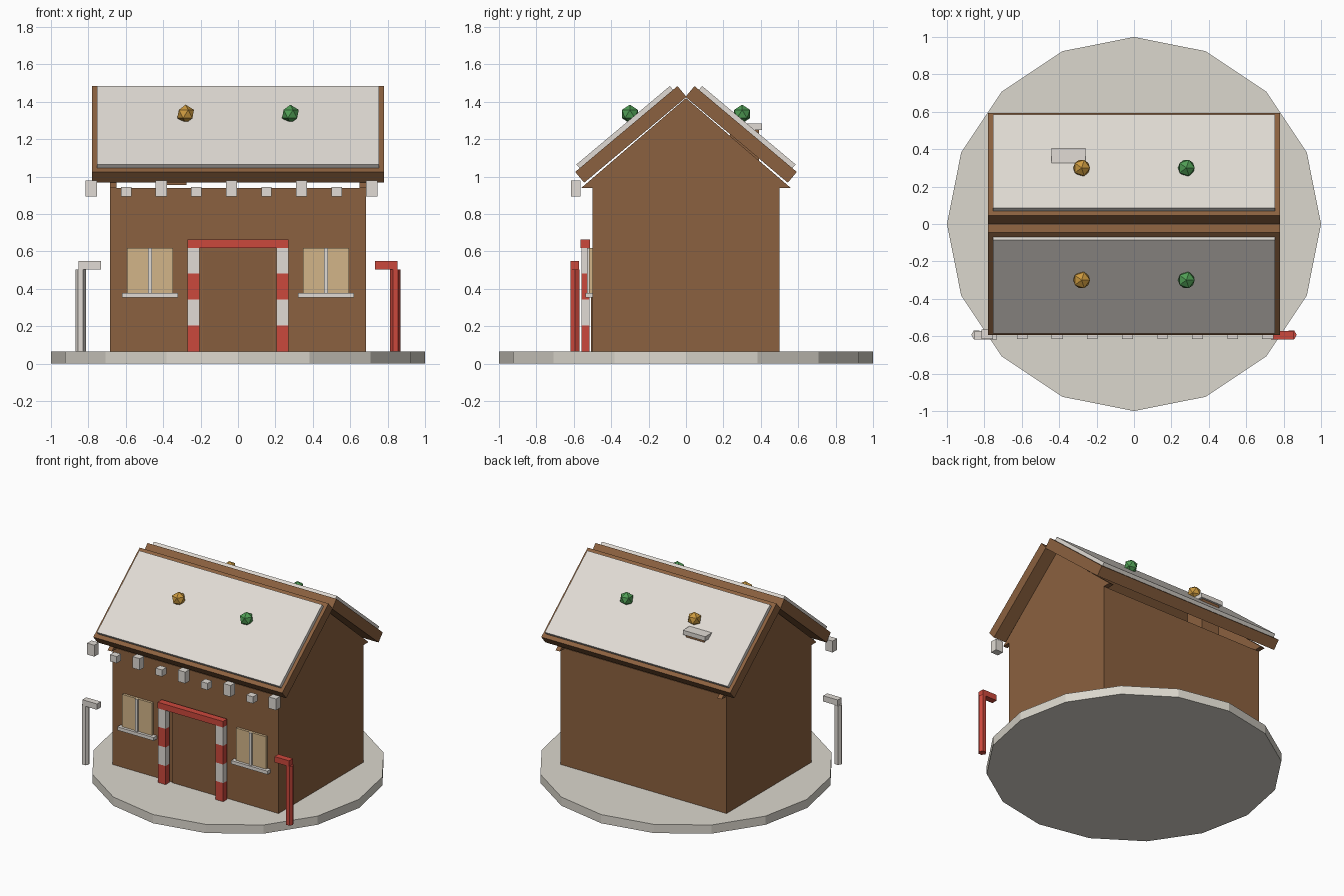
import bpy, bmesh
from math import radians, sin, cos
from mathutils import Matrix, Vector

old = bpy.data.objects.get("Cube")
if old:
    bpy.data.objects.remove(old)


def material(name, r, g, b):
    m = bpy.data.materials.new(name)
    m.use_nodes = True
    m.diffuse_color = (r, g, b, 1)
    m.node_tree.nodes["Principled BSDF"].inputs["Base Color"].default_value = (r, g, b, 1)
    return m


BROWN = material("gingerbread brown", 0.26, 0.12, 0.05)
DOOR = material("door brown", 0.24, 0.11, 0.047)
SNOW = material("icing white", 0.75, 0.71, 0.66)
GROUND = material("ground white", 0.71, 0.68, 0.61)
RED = material("candy red", 0.60, 0.065, 0.045)
PANE = material("window cream", 0.65, 0.46, 0.25)
GOLD = material("candy gold", 0.60, 0.32, 0.05)
GREEN = material("candy green", 0.08, 0.34, 0.09)


def finish(name, bm, mat):
    bmesh.ops.recalc_face_normals(bm, faces=bm.faces)
    mesh = bpy.data.meshes.new(name)
    bm.to_mesh(mesh)
    bm.free()
    mesh.materials.append(mat)
    ob = bpy.data.objects.new(name, mesh)
    bpy.context.scene.collection.objects.link(ob)
    return ob


def box(name, mat, x, y, z, tilt=0):
    """Box from (min, max) ranges, optionally tilted about its own x axis."""
    ranges = (x, y, z)
    mid = Vector([(a + b) / 2 for a, b in ranges])
    size = [b - a for a, b in ranges]
    bm = bmesh.new()
    bmesh.ops.create_cube(bm, size=1, matrix=Matrix.Translation(mid)
                          @ Matrix.Rotation(tilt, 4, 'X') @ Matrix.Diagonal((*size, 1)))
    return finish(name, bm, mat)


def around(c, half):
    return (c - half, c + half)


def prism(name, mat, sides, radius, x, y, z0, z1, turn=0):
    bm = bmesh.new()
    bmesh.ops.create_cone(bm, cap_ends=True, segments=sides, radius1=radius, radius2=radius,
                          depth=z1 - z0, matrix=Matrix.Translation((x, y, (z0 + z1) / 2))
                          @ Matrix.Rotation(turn, 4, 'Z'))
    return finish(name, bm, mat)


FLOOR, WALL_TOP = 0.065, 0.94
SIDES = ((-1, "right"), (1, "left"))

# Ground disc and house walls
prism("ground", GROUND, 16, 1.0, 0, 0, 0, FLOOR)
box("walls", BROWN, (-0.685, 0.685), (-0.5, 0.5), (FLOOR, WALL_TOP))

# Thin triangular gables at both ends
for s, side in SIDES:
    bm = bmesh.new()
    outline = ((-0.56, WALL_TOP), (0.56, WALL_TOP), (0, 1.42))
    face = bm.faces.new([bm.verts.new((s * 0.685, y, z)) for y, z in outline])
    ext = bmesh.ops.extrude_face_region(bm, geom=[face])
    moved = [v for v in ext["geom"] if isinstance(v, bmesh.types.BMVert)]
    bmesh.ops.translate(bm, verts=moved, vec=(-s * 0.035, 0, 0))
    finish(side + "_gable", bm, BROWN)

# Roof slabs with icing panels and candy balls
PITCH = radians(40)
for s, side in ((-1, "front"), (1, "back")):
    cy, cz = s * 0.295, 1.226
    box(side + "_roof", BROWN, (-0.78, 0.78), around(cy, 0.357), around(cz, 0.0375), -s * PITCH)
    lift = 0.049
    iy, iz = cy + s * lift * sin(PITCH), cz + lift * cos(PITCH)
    box(side + "_icing", SNOW, (-0.755, 0.755), around(iy, 0.326), around(iz, 0.015), -s * PITCH)
    for x, mat, tone in ((-0.28, GOLD, "gold"), (0.28, GREEN, "green")):
        bm = bmesh.new()
        bmesh.ops.create_icosphere(bm, subdivisions=1, radius=0.05,
                                   matrix=Matrix.Translation((x, s * 0.3, 1.335)))
        finish(f"{side}_{tone}_candy", bm, mat)

# Chimney and its icing cap
box("chimney", BROWN, around(-0.35, 0.075), around(0.313, 0.077), (0.955, 1.25))
box("chimney_cap", SNOW, around(-0.35, 0.092), around(0.313, 0.092), (1.25, 1.283))

# Icing drips along the front eave, long and short in turn
for i in range(9):
    half, top = (0.03, 0.98) if i % 2 == 0 else (0.0275, 0.945)
    box(f"icing_drip_{i + 1}", SNOW, around(-0.785 + i * 0.1875, half),
        around(-0.59, 0.026), (0.895, top))

# Door, striped posts and lintel
box("door", DOOR, (-0.187, 0.187), (-0.508, -0.495), (FLOOR, 0.597))
for s, side in SIDES:
    step = (0.62 - FLOOR) / 4
    for i in range(4):
        z = FLOOR + i * step
        box(f"{side}_post_stripe_{i + 1}", SNOW if i % 2 else RED,
            around(s * 0.238, 0.032), (-0.56, -0.515), (z, z + step))
box("door_lintel", RED, (-0.27, 0.27), (-0.563, -0.513), (0.62, 0.665))

for s, side in SIDES:
    # Window with centre bar and sill
    x = s * 0.47
    box(side + "_window_pane", PANE, around(x, 0.123), (-0.518, -0.495), (0.36, 0.62))
    box(side + "_window_bar", SNOW, around(x, 0.011), (-0.528, -0.51), (0.37, 0.62))
    box(side + "_window_sill", SNOW, around(x, 0.15), (-0.538, -0.495), (0.353, 0.378))
    # Candy cane with a hook pointing inward
    mat = RED if s > 0 else SNOW
    prism(side + "_cane_stem", mat, 6, 0.028, s * 0.842, -0.593, FLOOR, 0.505, radians(90))
    box(side + "_cane_hook", mat, around(s * 0.793, 0.06), around(-0.594, 0.023), (0.505, 0.548))
